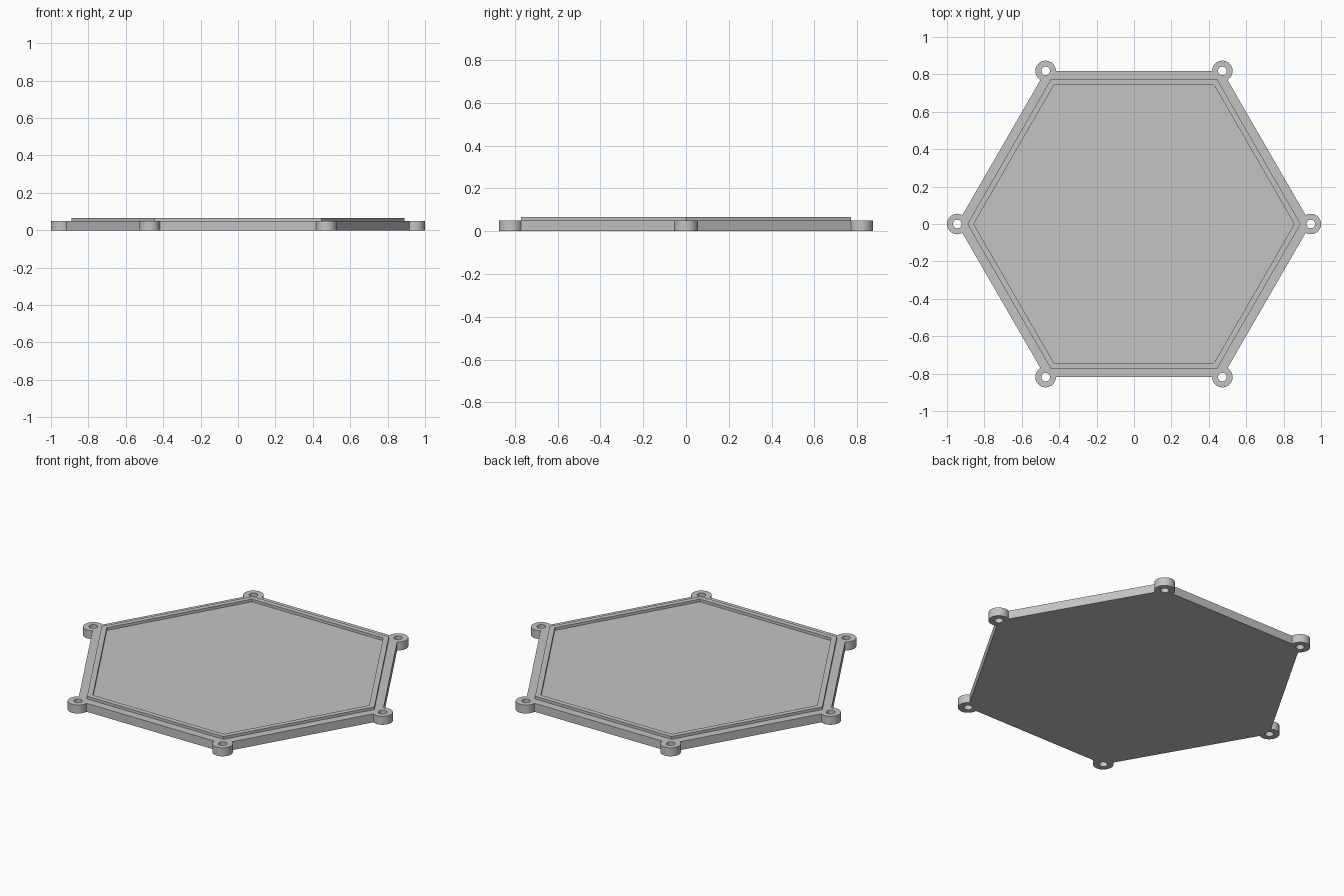
import bpy, bmesh
from math import cos, sin, radians

if "Cube" in bpy.data.objects:
    bpy.data.objects.remove(bpy.data.objects["Cube"])

R_PLATE, R_LIP_OUT, R_LIP_IN = 0.945, 0.891, 0.857   # hexagon corner radii
R_LUG, R_HOLE = 0.055, 0.023
Z_PLATE, Z_LIP = 0.05, 0.066

grey = bpy.data.materials.new("light grey")
grey.diffuse_color = (0.55, 0.55, 0.55, 1)
grey.use_nodes = True
grey.node_tree.nodes["Principled BSDF"].inputs["Base Color"].default_value = grey.diffuse_color


def polar(r, deg, c=(0, 0)):
    return (c[0] + r * cos(radians(deg)), c[1] + r * sin(radians(deg)))


def hexagon(r):
    return [polar(r, 60 * k) for k in range(6)]


def extrude_loops(name, loops, z0, z1):
    """Solid slab from closed outlines; inner outlines become holes."""
    cu = bpy.data.curves.new(name, 'CURVE')
    cu.dimensions = '2D'
    cu.fill_mode = 'BOTH'
    cu.extrude = (z1 - z0) / 2
    for pts in loops:
        sp = cu.splines.new('POLY')
        sp.points.add(len(pts) - 1)
        for p, (x, y) in zip(sp.points, pts):
            p.co = (x, y, 0, 1)
        sp.use_cyclic_u = True
    ob = bpy.data.objects.new(name, cu)
    bpy.context.collection.objects.link(ob)
    bpy.ops.object.select_all(action='DESELECT')
    ob.select_set(True)
    bpy.context.view_layer.objects.active = ob
    bpy.ops.object.convert(target='MESH')
    ob = bpy.context.object
    me = ob.data
    bm = bmesh.new()
    bm.from_mesh(me)
    bmesh.ops.remove_doubles(bm, verts=bm.verts, dist=1e-5)
    bmesh.ops.translate(bm, verts=bm.verts, vec=(0, 0, (z0 + z1) / 2))
    bmesh.ops.recalc_face_normals(bm, faces=bm.faces)
    bm.to_mesh(me)
    bm.free()
    me.materials.clear()
    me.materials.append(grey)
    bpy.ops.object.shade_smooth_by_angle(angle=radians(30))
    return ob


# Base plate: hexagon outline with a round screw lug and hole at each corner
outline, holes = [], []
for k, corner in enumerate(hexagon(R_PLATE)):
    outline += [polar(R_LUG, 60 * k - 120 + 10 * i, corner) for i in range(25)]
    holes.append([polar(R_HOLE, 15 * i, corner) for i in range(24)])
extrude_loops("base_plate", [outline] + holes, 0, Z_PLATE)

# Raised locating lip, sunk slightly into the plate
extrude_loops("raised_lip", [hexagon(R_LIP_OUT), hexagon(R_LIP_IN)],
              Z_PLATE - 0.002, Z_LIP)
